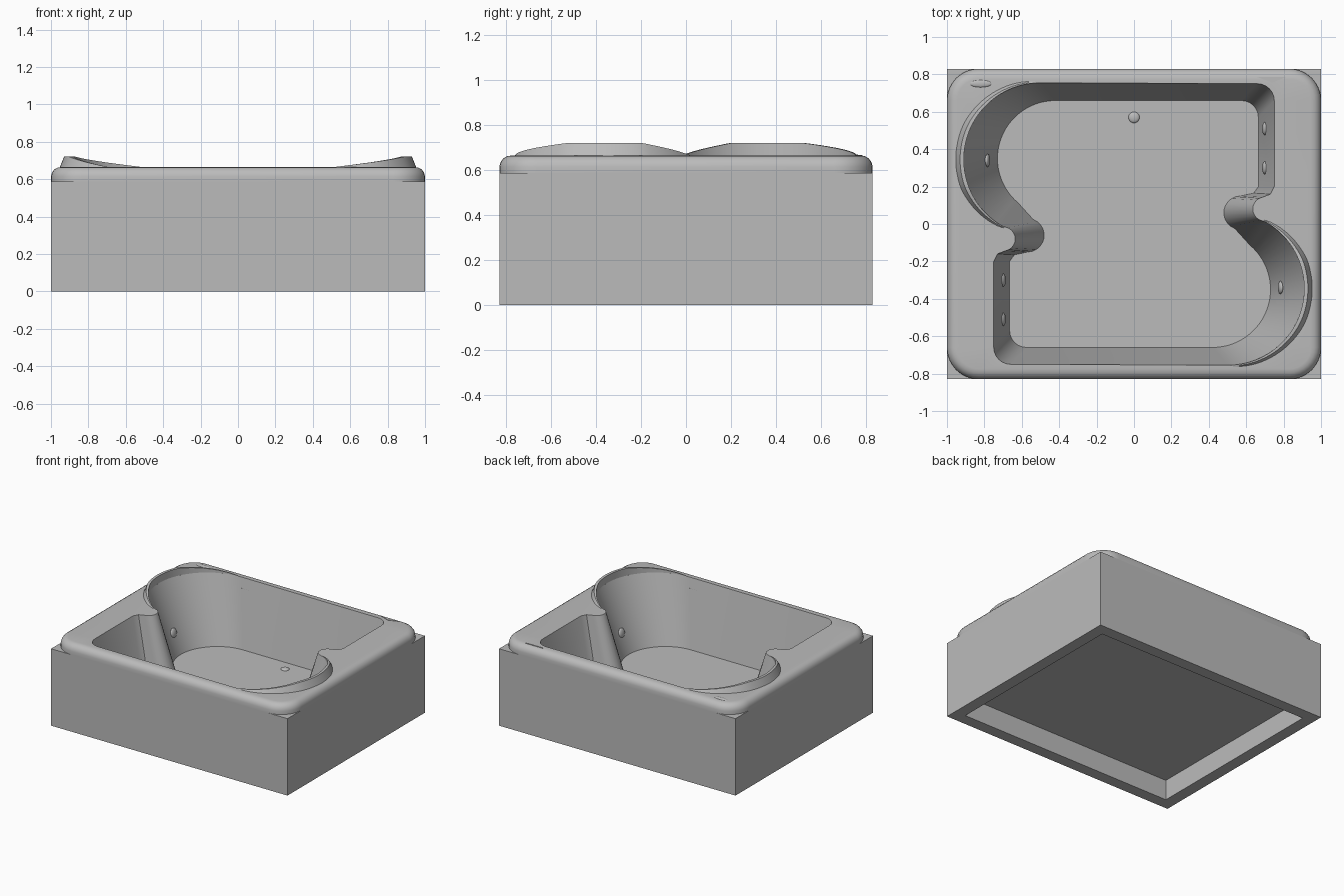
import bpy, bmesh
from math import sin, cos, radians
from mathutils import Matrix

if "Cube" in bpy.data.objects:
    bpy.data.objects.remove(bpy.data.objects["Cube"], do_unlink=True)

GREY = (0.5, 0.5, 0.5, 1)
mat = bpy.data.materials.new("tub grey")
mat.use_nodes = True
mat.diffuse_color = GREY
mat.node_tree.nodes["Principled BSDF"].inputs["Base Color"].default_value = GREY

RIM_Z, FLOOR_Z, BOX_Z = 0.665, 0.165, 0.588


def finish(bm, name):
    bmesh.ops.recalc_face_normals(bm, faces=bm.faces)
    mesh = bpy.data.meshes.new(name)
    bm.to_mesh(mesh)
    bm.free()
    ob = bpy.data.objects.new(name, mesh)
    ob.data.materials.append(mat)
    bpy.context.collection.objects.link(ob)
    bpy.ops.object.select_all(action="DESELECT")
    ob.select_set(True)
    bpy.context.view_layer.objects.active = ob
    bpy.ops.object.shade_smooth_by_angle(angle=radians(35))
    return ob


def arc(cx, cy, r, start, end, n):
    angles = [radians(start + (end - start) * i / n) for i in range(n + 1)]
    return [(cx + r * cos(a), cy + r * sin(a)) for a in angles]


def both_halves(points):
    return points + [(-x, -y) for x, y in points]


def rounded_rect(hx, hy, r):
    pts = []
    for i, (sx, sy) in enumerate([(1, 1), (-1, 1), (-1, -1), (1, -1)]):
        pts += arc(sx * (hx - r), sy * (hy - r), r, 90 * i, 90 * i + 90, 8)
    return pts


def ring(bm, pts, z):
    return [bm.verts.new((x, y, z)) for x, y in pts]


def bridge(bm, a, b, closed=True):
    n = len(a)
    for i in range(n if closed else n - 1):
        j = (i + 1) % n
        bm.faces.new((a[i], a[j], b[j], b[i]))


def loop_edges(bm, loop):
    out = []
    for a, b in zip(loop, loop[1:] + loop[:1]):
        out.append(bm.edges.get((a, b)) or bm.edges.new((a, b)))
    return out


# Basin outlines: alcove, armrest nose, straight wall, corner
top_outline = both_halves(
    arc(-0.5, 0.345, 0.41, 90, 240, 28)
    + arc(-0.7, -0.08, 0.065, 80, -80, 10)
    + [(-0.73, -0.16), (-0.75, -0.2)]
    + arc(-0.66, -0.66, 0.09, 180, 270, 6))
floor_outline = both_halves(
    arc(-0.42, 0.35, 0.31, 90, 230, 28)
    + arc(-0.57, -0.06, 0.09, 70, -90, 10)
    + [(-0.64, -0.165), (-0.665, -0.2)]
    + arc(-0.575, -0.57, 0.09, 180, 270, 6))

# Tub shell: rounded rim, flat deck, sloping basin and floor
bm = bmesh.new()
rim = [ring(bm, rounded_rect(1 - d, 0.83 - d, 0.17 - d), z) for d, z in
       [(0.03, BOX_Z - 0.01), (0, BOX_Z), (0, 0.615), (0.005, 0.635),
        (0.018, 0.652), (0.035, 0.662), (0.055, RIM_Z)]]
for low, high in zip(rim, rim[1:]):
    bridge(bm, low, high)
basin_top = ring(bm, top_outline, RIM_Z)
basin_floor = ring(bm, floor_outline, FLOOR_Z)
bridge(bm, basin_top, basin_floor)
bm.faces.new(basin_floor)
bmesh.ops.triangle_fill(bm, use_beauty=True,
                        edges=loop_edges(bm, rim[-1]) + loop_edges(bm, basin_top))
finish(bm, "tub_shell")

# Outer box: open frame with thick walls
bm = bmesh.new()
corners = [(1, 1), (-1, 1), (-1, -1), (1, -1)]
outer = [(x, y * 0.83) for x, y in corners]
inner = [(x * 0.91, y * 0.74) for x, y in corners]
loops = [ring(bm, outer, 0), ring(bm, outer, BOX_Z),
         ring(bm, inner, BOX_Z), ring(bm, inner, 0)]
for i in range(4):
    bridge(bm, loops[i], loops[(i + 1) % 4])
finish(bm, "outer_box")

# Panel closing the underside
bm = bmesh.new()
bmesh.ops.create_cube(bm, size=1, matrix=Matrix.Translation((0, 0, FLOOR_Z - 0.006))
                      @ Matrix.Diagonal((1.82, 1.48, 0.008, 1)))
finish(bm, "underside_panel")


# Raised headrests that swell around each alcove
def headrest(side, name):
    bm = bmesh.new()
    rows = [[] for _ in range(4)]
    for i in range(41):
        a = 92 + 150 * i / 40
        h = 0.056 * max(0, min(1, (a - 92) / 63, (242 - a) / 42))
        grow = h / 0.056
        section = [(0.41, RIM_Z - 0.006), (0.41, RIM_Z + h),
                   (0.414 + 0.016 * grow, RIM_Z + h),
                   (0.425 + 0.03 * grow, RIM_Z - 0.006)]
        for row, (r, z) in zip(rows, section):
            x, y = -0.5 + r * cos(radians(a)), 0.345 + r * sin(radians(a))
            row.append(bm.verts.new((side * x, side * y, z)))
    for a, b in zip(rows, rows[1:]):
        bridge(bm, a, b, closed=False)
    for end in (0, -1):
        bm.faces.new([row[end] for row in rows])
    finish(bm, name)


headrest(1, "right_headrest")
headrest(-1, "left_headrest")


# Jets, drain and deck fittings
def button(name, place, size, tilt=0):
    bm = bmesh.new()
    bmesh.ops.create_uvsphere(bm, u_segments=16, v_segments=10, radius=1,
                              matrix=Matrix.Translation(place)
                              @ Matrix.Rotation(tilt, 4, "Y")
                              @ Matrix.Diagonal((*size, 1)))
    finish(bm, name)


for side, label in ((1, "right"), (-1, "left")):
    for i, (x, y, z) in enumerate([(-0.784, 0.34, 0.32), (-0.7, -0.3, 0.37),
                                   (-0.7, -0.51, 0.37)]):
        button(f"{label}_jet_{i + 1}", (side * x, side * y, z),
               (0.014, 0.035, 0.035), -side * 0.2)
button("drain", (0, 0.57, FLOOR_Z), (0.03, 0.03, 0.012))
button("deck_handle", (-0.82, 0.75, RIM_Z - 0.002), (0.06, 0.02, 0.008))

bm = bmesh.new()
plate = [(0.66, 0.785), (0.81, 0.785), (0.74, 0.755)]
low, high = ring(bm, plate, RIM_Z - 0.004), ring(bm, plate, RIM_Z + 0.003)
bridge(bm, low, high)
bm.faces.new(low)
bm.faces.new(high)
finish(bm, "control_plate")
